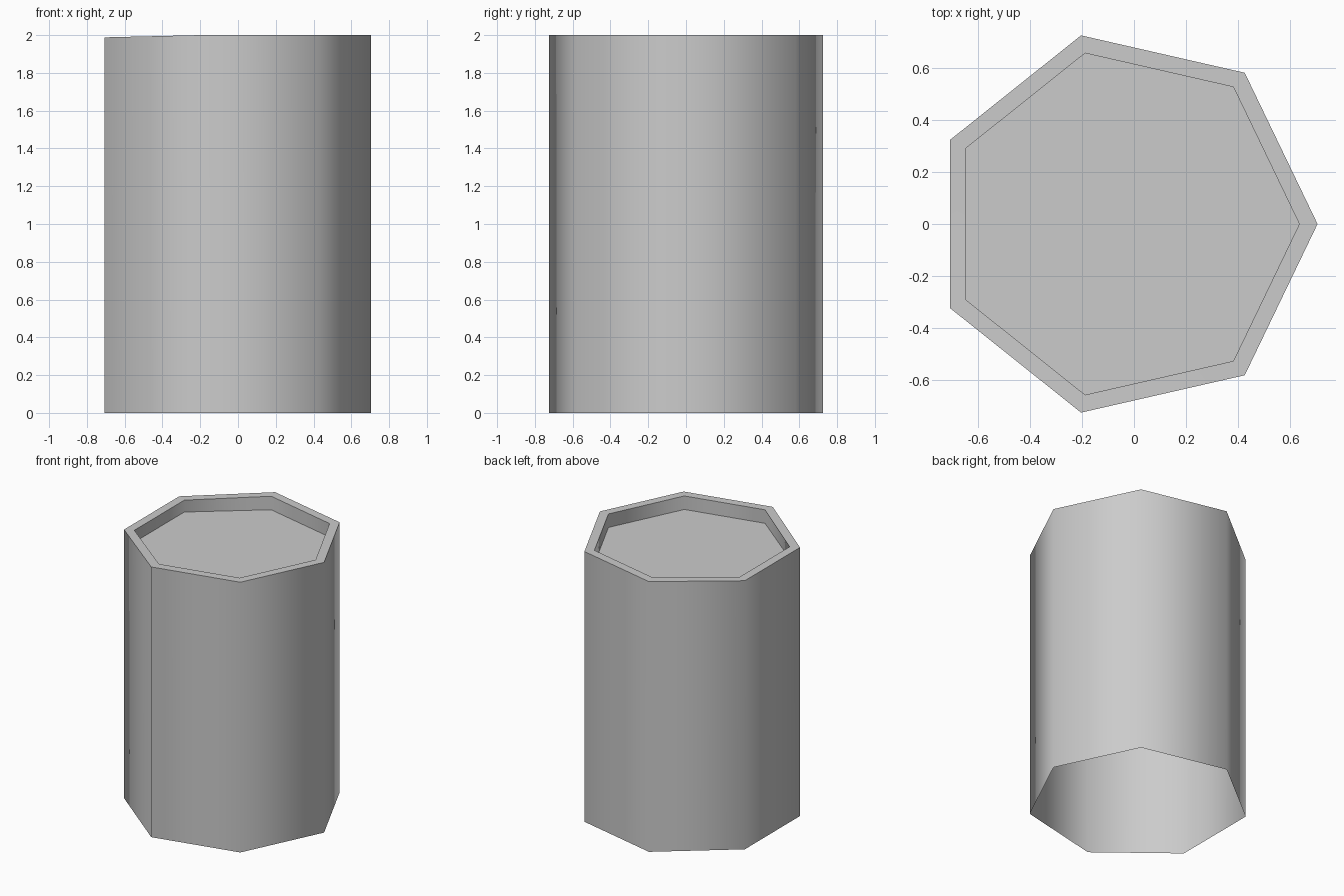
import bpy, bmesh, math

SIDES = 7
CENTRE_X = -0.038
OUTER, INNER = 0.743, 0.673
HEIGHT, RECESS, DIP = 2.0, 0.1, 0.012

old = bpy.data.objects.get("Cube")
if old:
    bpy.data.objects.remove(old, do_unlink=True)

grey = bpy.data.materials.new("light_grey")
grey.use_nodes = True
colour = (0.6, 0.6, 0.6, 1)
grey.diffuse_color = colour
grey.node_tree.nodes["Principled BSDF"].inputs["Base Color"].default_value = colour

bm = bmesh.new()


def ring(radius, z, dip=0):
    """Seven-sided ring; its two -x corners sit lower by dip."""
    verts = []
    for i in range(SIDES):
        a = math.tau * i / SIDES
        drop = dip if math.cos(a) < -0.5 else 0
        verts.append(bm.verts.new((CENTRE_X + radius * math.cos(a),
                                   radius * math.sin(a), z - drop)))
    return verts


def bridge(a, b):
    for i in range(SIDES):
        j = (i + 1) % SIDES
        bm.faces.new((a[i], a[j], b[j], b[i]))


# Open-bottomed outer wall, rim, recess wall and recessed lid
rings = [ring(OUTER, 0), ring(OUTER, HEIGHT, DIP),
         ring(INNER, HEIGHT, DIP), ring(INNER, HEIGHT - RECESS)]
for lower, upper in zip(rings, rings[1:]):
    bridge(lower, upper)
bm.faces.new(rings[-1])

mesh = bpy.data.meshes.new("canister")
bm.to_mesh(mesh)
bm.free()
mesh.materials.append(grey)
canister = bpy.data.objects.new("canister", mesh)
bpy.context.collection.objects.link(canister)

# Smooth around the sides, sharp at the rim and lid
bpy.ops.object.select_all(action="DESELECT")
canister.select_set(True)
bpy.context.view_layer.objects.active = canister
bpy.ops.object.shade_smooth_by_angle(angle=math.radians(60))
